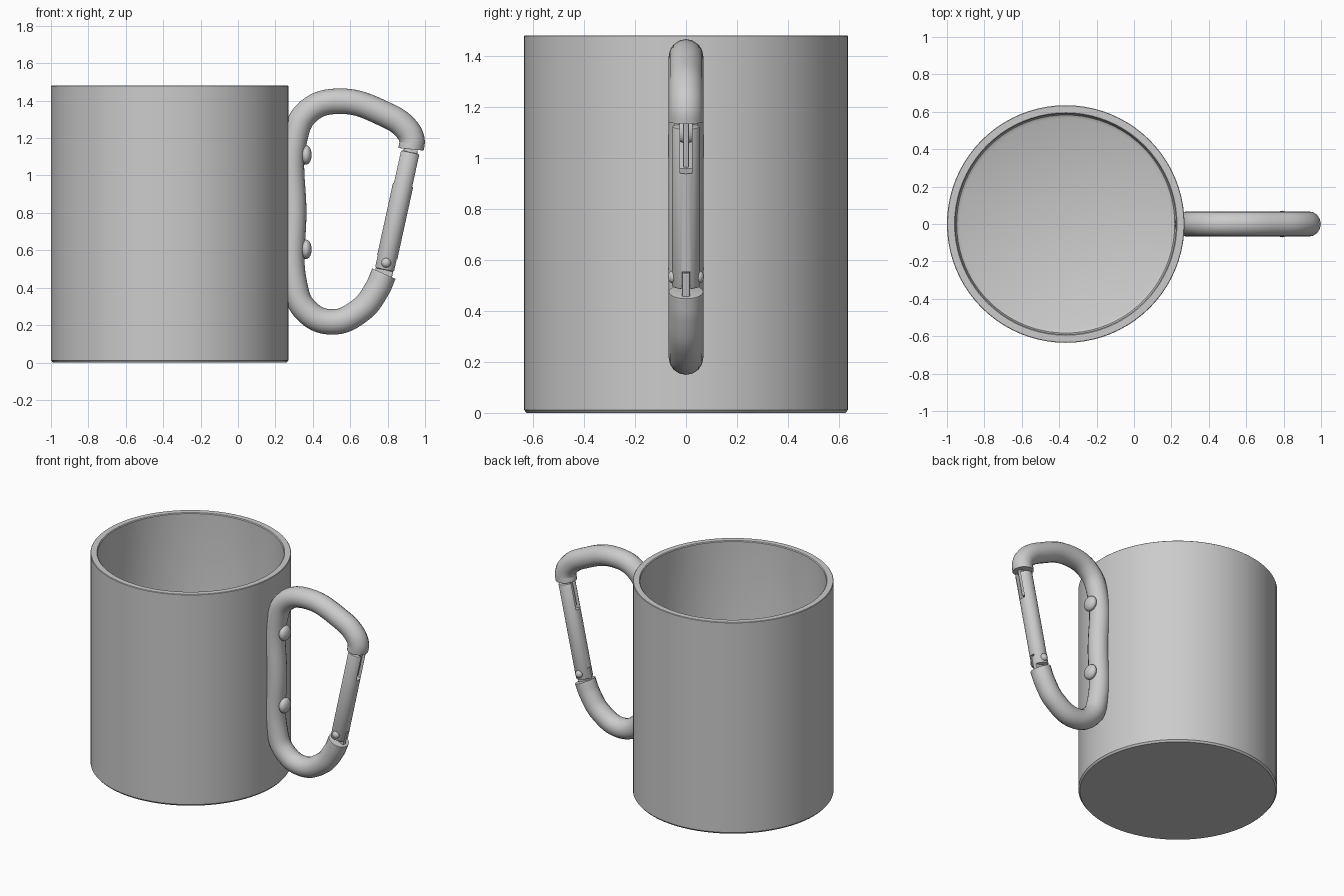
import bpy, bmesh, math
from mathutils import Vector, Matrix

if "Cube" in bpy.data.objects:
    bpy.data.objects.remove(bpy.data.objects["Cube"])

MUG_X = -0.365
TUBE_R, GATE_R = 0.068, 0.055
GATE_A, GATE_B = Vector((0.783, 0, 0.495)), Vector((0.921, 0, 1.125))
GATE_LEN = (GATE_B - GATE_A).length
TILT = math.atan2(GATE_B.x - GATE_A.x, GATE_B.z - GATE_A.z)
GATE_MATRIX = Matrix.Translation(GATE_A) @ Matrix.Rotation(TILT, 4, 'Y')


def activate(ob):
    bpy.ops.object.select_all(action='DESELECT')
    ob.select_set(True)
    bpy.context.view_layer.objects.active = ob


def smooth(ob, angle=35):
    activate(ob)
    bpy.ops.object.shade_smooth_by_angle(angle=math.radians(angle))


def add_object(name, bm, matrix=None):
    bmesh.ops.recalc_face_normals(bm, faces=bm.faces)
    mesh = bpy.data.meshes.new(name)
    bm.to_mesh(mesh)
    bm.free()
    ob = bpy.data.objects.new(name, mesh)
    bpy.context.collection.objects.link(ob)
    if matrix:
        ob.matrix_world = matrix
    return ob


def box(name, size, centre, matrix):
    bm = bmesh.new()
    bmesh.ops.create_cube(bm, size=1)
    bmesh.ops.scale(bm, vec=size, verts=bm.verts)
    bmesh.ops.translate(bm, vec=centre, verts=bm.verts)
    return add_object(name, bm, matrix)


def bevel(ob, width, segments=3):
    mod = ob.modifiers.new("bevel", 'BEVEL')
    mod.width, mod.segments = width, segments
    mod.limit_method, mod.angle_limit = 'ANGLE', math.radians(50)
    activate(ob)
    bpy.ops.object.modifier_apply(modifier=mod.name)


def dome(name, radius, height, location, axis):
    bm = bmesh.new()
    bmesh.ops.create_uvsphere(bm, u_segments=24, v_segments=12, radius=1)
    bmesh.ops.scale(bm, vec=(radius, radius, height), verts=bm.verts)
    rot = Vector(axis).to_track_quat('Z', 'Y').to_matrix().to_4x4()
    smooth(add_object(name, bm, Matrix.Translation(location) @ rot))


# Mug body: lathe the wall, lip and floor profile
profile = [(0, 0), (0.625, 0), (0.635, 0.012), (0.635, 1.477), (0.632, 1.48),
           (0.595, 1.48), (0.59, 1.475), (0.59, 0.075), (0.583, 0.055),
           (0.565, 0.045), (0, 0.045)]
bm = bmesh.new()
verts = [bm.verts.new((r, 0, z)) for r, z in profile]
edges = [bm.edges.new(pair) for pair in zip(verts, verts[1:])]
bmesh.ops.spin(bm, geom=verts + edges, cent=(0, 0, 0), axis=(0, 0, 1),
               angle=math.tau, steps=80)
bmesh.ops.remove_doubles(bm, verts=bm.verts, dist=1e-4)
smooth(add_object("mug_body", bm, Matrix.Translation((MUG_X, 0, 0))))

# Carabiner frame: round tube along an open D-shaped path
path = [(0.78, 0.475), (0.742, 0.39), (0.655, 0.28), (0.5, 0.217),
        (0.362, 0.28), (0.302, 0.42), (0.298, 0.8), (0.304, 1.2),
        (0.375, 1.342), (0.54, 1.397), (0.79, 1.325), (0.895, 1.255),
        (0.93, 1.19), (0.925, 1.14)]
curve = bpy.data.curves.new("carabiner_frame", 'CURVE')
curve.dimensions = '3D'
curve.bevel_depth, curve.bevel_resolution = TUBE_R, 6
curve.use_fill_caps = True
curve.resolution_u = 8
spline = curve.splines.new('BEZIER')
spline.bezier_points.add(len(path) - 1)
for point, (x, z) in zip(spline.bezier_points, path):
    point.co = (x, 0, z)
    point.handle_left_type = point.handle_right_type = 'AUTO'
frame = bpy.data.objects.new("carabiner_frame", curve)
bpy.context.collection.objects.link(frame)
activate(frame)
bpy.ops.object.convert(target='MESH')
frame = bpy.context.view_layer.objects.active
bm = bmesh.new()
bm.from_mesh(frame.data)
bmesh.ops.remove_doubles(bm, verts=bm.verts, dist=1e-5)
bm.to_mesh(frame.data)
bm.free()
bevel(frame, 0.012)
smooth(frame)

# Gate: straight rod slotted at both ends
bm = bmesh.new()
bmesh.ops.create_cone(bm, cap_ends=True, segments=32, radius1=GATE_R,
                      radius2=GATE_R, depth=GATE_LEN)
bmesh.ops.translate(bm, vec=(0, 0, GATE_LEN / 2), verts=bm.verts)
gate = add_object("gate", bm, GATE_MATRIX)
bevel(gate, 0.008, 2)
for width, centre, length in ((0.046, GATE_LEN, 0.36), (0.036, 0, 0.14)):
    cutter = box("slot_cutter", (0.3, width, length), (0, 0, centre), GATE_MATRIX)
    cutter.hide_render = True
    mod = gate.modifiers.new("slot", 'BOOLEAN')
    mod.operation, mod.solver, mod.object = 'DIFFERENCE', 'EXACT', cutter
    activate(gate)
    bpy.ops.object.modifier_apply(modifier=mod.name)
    bpy.data.objects.remove(cutter)
smooth(gate)

# Latch tongue below the hook and hinge tongue above the lower arm
latch = box("latch_tongue", (0.075, 0.024, 0.18), (0, 0, GATE_LEN - 0.07), GATE_MATRIX)
bevel(latch, 0.005, 2)
hinge = box("hinge_tongue", (0.095, 0.03, 0.11), (0, 0, 0.01), GATE_MATRIX)
bevel(hinge, 0.005, 2)

# Hinge pin heads on both sides of the gate
for side, label in ((-1, "front"), (1, "back")):
    dome(f"hinge_pin_{label}", 0.026, 0.022, (0.792, side * 0.049, 0.533), (0, side, 0))

# Rivets fixing the frame to the mug
for z, label in ((1.11, "upper"), (0.605, "lower")):
    dome(f"{label}_rivet", 0.052, 0.03, (0.364, 0, z), (1, 0, 0))
